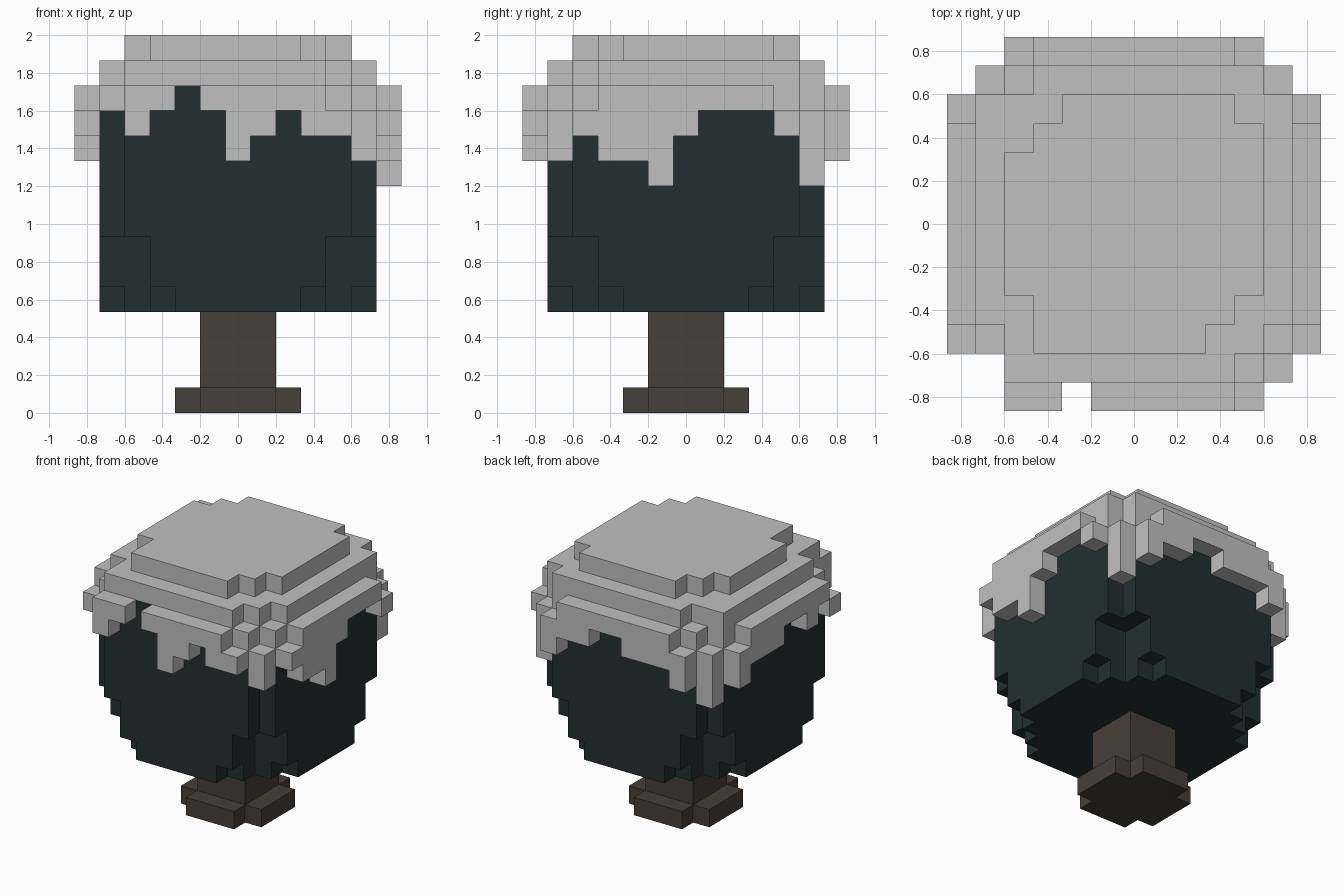
import bpy, bmesh

if "Cube" in bpy.data.objects:
    bpy.data.objects.remove(bpy.data.objects["Cube"])

U = 2 / 15  # block size


def material(name, rgb):
    m = bpy.data.materials.new(name)
    m.diffuse_color = (*rgb, 1)
    m.use_nodes = True
    m.node_tree.nodes["Principled BSDF"].inputs["Base Color"].default_value = m.diffuse_color
    return m


def square(r, cut=lambda a, b: False):
    """Cells of a square of half-width r, without those cut(larger, smaller) picks."""
    return {(i, j) for i in range(-r, r + 1) for j in range(-r, r + 1)
            if not cut(max(abs(i), abs(j)), min(abs(i), abs(j)))}


def layers(cells, z0, z1):
    return {(i, j, k) for i, j in cells for k in range(z0, z1)}


# Trunk with a cross-shaped foot
trunk = layers(square(2, lambda a, b: b == 2), 0, 1) | layers(square(1), 1, 4)

# Foliage, narrowing at the lower corners
leaves = layers(square(5, lambda a, b: b > 3 or (a == 5 and b > 2)), 4, 5)
leaves |= layers(square(5, lambda a, b: b > 3), 5, 7)
leaves |= layers(square(5, lambda a, b: b == 5), 7, 13)

# Snow cap: two layers with chipped corners
snow = layers(square(4) - {(-4, 4), (-4, 3), (-3, 4), (4, 4), (4, -4), (4, -3),
                           (3, -4), (-4, -4), (-4, -3)}, 14, 15)
snow |= layers(square(5, lambda a, b: b == 5)
               - {(4, -5), (5, -4), (-4, 5), (-5, -4)}, 13, 14)
# Snowy rim of the top foliage layer, with one bare spot
rim = layers(square(5, lambda a, b: b == 5 or a < 5) - {(-2, -5)}, 12, 13)
snow |= rim
leaves -= rim

# Dripping snow: lowest block for each column from -4 to 4 on the four sides
drips = {
    "front": (11, 12, 13, 12, 10, 11, 12, 11, 11),
    "back": (10, 11, 11, 11, 12, 12, 11, 11, 10),
    "left": (11, 12, 11, 12, 12, 11, 11, 11, 10),
    "right": (11, 10, 10, 9, 11, 12, 12, 12, 11),
}
place = {"front": lambda t: (t, -6), "back": lambda t: (t, 6),
         "left": lambda t: (-6, t), "right": lambda t: (6, t)}
for side, lows in drips.items():
    for t, low in zip(range(-4, 5), lows):
        full = abs(t) < 4 or (side == "front" and t == -4)
        snow |= layers({place[side](t)}, low, 13 if full else 12)
for corner, low in {(5, -5): 10, (5, 5): 9, (-5, 5): 9}.items():
    snow |= layers({corner}, low, 12)

solid = trunk | leaves | snow


def build(name, cells, mat):
    """Mesh the exposed block sides and merge the flat areas."""
    bm = bmesh.new()
    verts = {}
    for c in cells:
        for axis in range(3):
            for s in (-1, 1):
                n = list(c)
                n[axis] += s
                if tuple(n) in solid:
                    continue
                quad = []
                for p, q in ((-1, -1), (1, -1), (1, 1), (-1, 1))[::s]:
                    v = [2 * x for x in c]
                    v[axis] += s
                    v[(axis + 1) % 3] += p
                    v[(axis + 2) % 3] += q
                    key = tuple(v)
                    if key not in verts:
                        verts[key] = bm.verts.new((v[0] * U / 2, v[1] * U / 2, (v[2] + 1) * U / 2))
                    quad.append(verts[key])
                bm.faces.new(quad)
    bmesh.ops.dissolve_limit(bm, angle_limit=0.01, verts=bm.verts[:], edges=bm.edges[:])
    me = bpy.data.meshes.new(name)
    bm.to_mesh(me)
    bm.free()
    me.materials.append(mat)
    bpy.context.collection.objects.link(bpy.data.objects.new(name, me))


build("trunk", trunk, material("bark brown", (0.062, 0.050, 0.040)))
build("foliage", leaves, material("dark pine green", (0.016, 0.028, 0.028)))
build("snow_cap", snow, material("snow grey", (0.53, 0.53, 0.53)))
